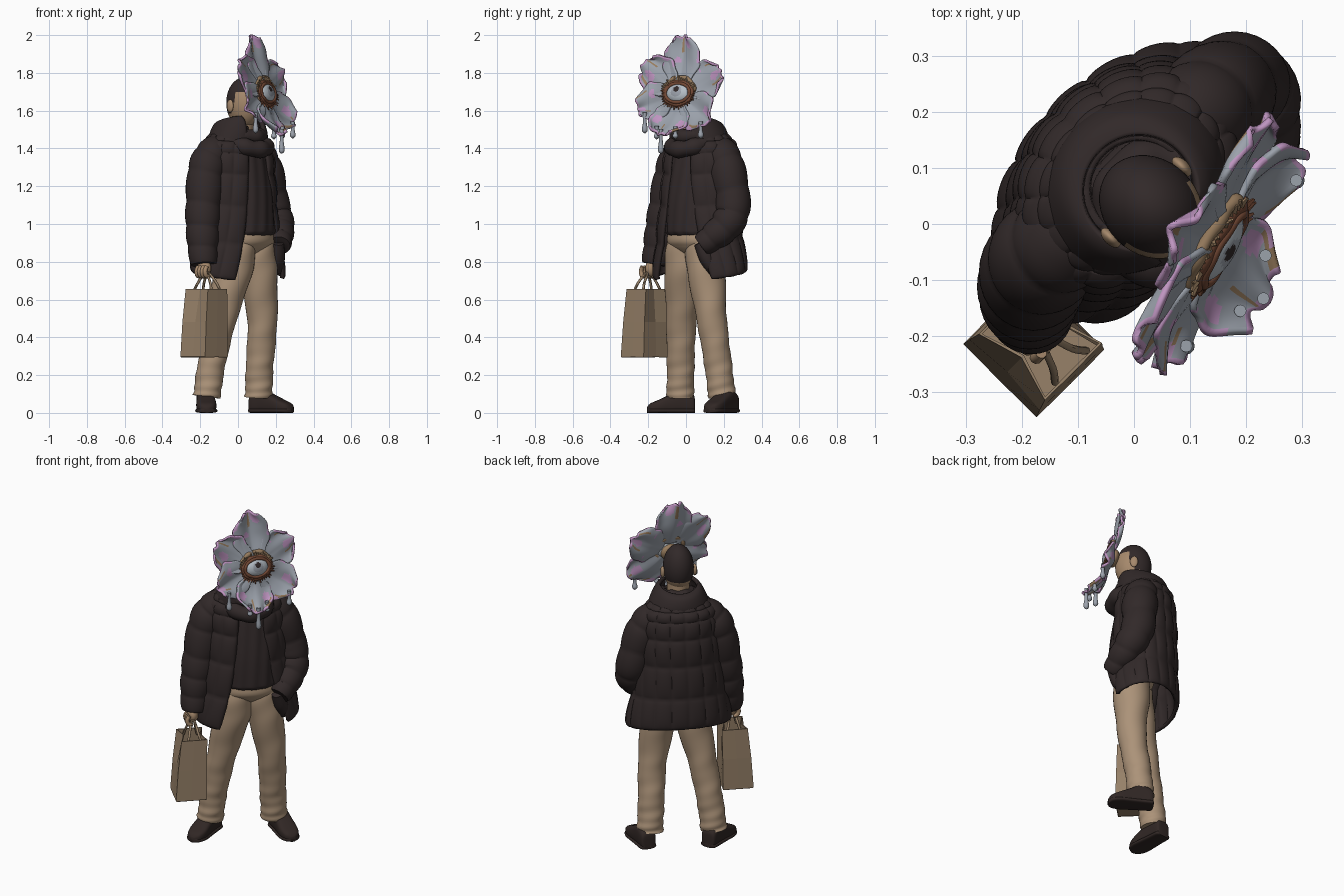
import bpy, bmesh, math, random
from math import sin, cos, pi, radians
from mathutils import Vector, Matrix

if "Cube" in bpy.data.objects:
    bpy.data.objects.remove(bpy.data.objects["Cube"])

random.seed(4)
V = Vector

def material(name, r, g, b):
    m = bpy.data.materials.new(name)
    m.diffuse_color = (r, g, b, 1)
    m.use_nodes = True
    m.node_tree.nodes["Principled BSDF"].inputs["Base Color"].default_value = m.diffuse_color
    return m

COAT = material("coat_black", .031, .022, .022)
SHOE = material("shoe_brown", .03, .02, .018)
TROUSER = material("trouser_tan", .41, .29, .19)
BAG = material("paper_brown", .31, .22, .14)
SKIN = material("skin", .38, .25, .15)
PETAL = material("petal_grey", .33, .36, .41)
PINK = material("petal_pink", .52, .30, .53)
RUST = material("rust", .17, .065, .035)
GOLD = material("dull_gold", .31, .2, .11)
WHITE = material("eye_white", .46, .51, .56)

def spline(keys, n):
    """Catmull-Rom through tuples of any length."""
    out, k = [], [keys[0]] + list(keys) + [keys[-1]]
    for i in range(n):
        t = i / (n - 1) * (len(keys) - 1)
        j = min(int(t), len(keys) - 2)
        t -= j
        out.append([.5 * (2 * b + (c - a) * t + (2 * a - 5 * b + 4 * c - d) * t * t + (3 * b - a - 3 * c + d) * t ** 3)
                    for a, b, c, d in zip(*k[j:j + 4])])
    return out

def loft(name, rings, mats, closed=True, caps=True, thick=0, rule=None):
    """Skin a list of point rings; rule(i, j) picks the material slot."""
    bm = bmesh.new()
    rows = [[bm.verts.new(p) for p in r] for r in rings]
    n = len(rows[0])
    for i in range(len(rows) - 1):
        for j in range(n if closed else n - 1):
            k = (j + 1) % n
            f = bm.faces.new((rows[i][j], rows[i][k], rows[i + 1][k], rows[i + 1][j]))
            if rule:
                f.material_index = rule(i, j)
    if caps and closed:
        bm.faces.new(rows[0])
        bm.faces.new(rows[-1])
    bmesh.ops.recalc_face_normals(bm, faces=bm.faces)
    return finish(name, bm, mats, thick)

def finish(name, bm, mats, thick=0):
    me = bpy.data.meshes.new(name)
    bm.to_mesh(me)
    bm.free()
    for m in mats if isinstance(mats, (list, tuple)) else [mats]:
        me.materials.append(m)
    o = bpy.data.objects.new(name, me)
    bpy.context.collection.objects.link(o)
    if thick:
        s = o.modifiers.new("thickness", 'SOLIDIFY')
        s.thickness, s.offset = thick, 0
    return o

def tube(name, keys, mat, n=40, sides=28, mod=lambda t, a: 1):
    """Tube through (x, y, z, radius) keys."""
    pts, rings = spline(keys, n), []
    for i, p in enumerate(pts):
        T = (V(pts[min(i + 1, n - 1)][:3]) - V(pts[max(i - 1, 0)][:3])).normalized()
        a = T.cross(V((0, 1, 0))).normalized()
        b = a.cross(T)
        rings.append([V(p[:3]) + (a * cos(g) + b * sin(g)) * p[3] * mod(i / (n - 1), g)
                      for g in (2 * pi * j / sides for j in range(sides))])
    return loft(name, rings, mat)

def body(name, keys, mat, n=40, sides=64, mod=lambda t, a: 1):
    """Stack of ellipses from (z, cx, cy, rx, ry) keys."""
    return loft(name, [[V((cx + rx * sin(a) * mod(i / (n - 1), a), cy - ry * cos(a) * mod(i / (n - 1), a), z))
                        for a in (2 * pi * j / sides for j in range(sides))]
                       for i, (z, cx, cy, rx, ry) in enumerate(spline(keys, n))], mat)

def ball(name, c, s, mats, rule=None, rot=Matrix()):
    bm = bmesh.new()
    bmesh.ops.create_uvsphere(bm, u_segments=40, v_segments=28, radius=1)
    if rule:
        for f in bm.faces:
            f.material_index = rule(f.calc_center_median())
    bm.transform(Matrix.Translation(c) @ rot @ Matrix.Diagonal((*s, 1)))
    return finish(name, bm, mats)

def torus(name, c, X, Y, rx, ry, minor, mat, wob=0):
    Z, rings = X.cross(Y), []
    for i in range(65):
        a = 2 * pi * i / 64
        d = X * cos(a) + Y * sin(a)
        m = minor * (1 + wob * sin(a * 7))
        rings.append([c + X * rx * cos(a) + Y * ry * sin(a) + (d * cos(b) + Z * sin(b)) * m
                      for b in (2 * pi * k / 16 for k in range(16))])
    return loft(name, rings, mat, caps=False)

# ---- Figure, built facing -y and turned 45 degrees afterwards ----
# trousers
fold = lambda t, a: 1 + .022 * sin(t * 34 + 2 * a) + .035 * t ** 3 * sin(t * 75 + a)
body("trouser_seat", [(1.0, .065, .0, .15, .11), (.92, .065, -.003, .165, .12), (.88, .065, .0, .155, .105),
                      (.84, .065, .005, .11, .07)], TROUSER)
tube("right_trouser_leg", [(.0, .0, .95, .09), (-.02, .005, .79, .103), (-.08, .045, .5, .081),
                           (-.12, .08, .25, .073), (-.138, .095, .085, .073)], TROUSER, 70, 32, fold)
tube("left_trouser_leg", [(.13, 0, .95, .09), (.146, .0, .79, .103), (.187, .005, .5, .08),
                          (.202, .04, .25, .073), (.212, .058, .085, .073)], TROUSER, 70, 32, fold)

# shoes
def shoe(name, heel, toe):
    h, d = V((*heel, 0)), V((*toe, 0)) - V((*heel, 0))
    side = V((-d.y, d.x, 0)).normalized()
    keys = [(0, .025, .06), (.04, .043, .1), (.28, .047, .125), (.5, .05, .1), (.75, .053, .07), (.93, .04, .05), (1, .014, .03)]
    for part, wide, high in (("upper", 1, None), ("sole", 1.1, .024)):
        rings = []
        for s, w, z in spline(keys, 26):
            z = high or z
            rings.append([h + d * s + side * w * wide * math.copysign(abs(cos(a)) ** .6, cos(a))
                          + V((0, 0, z * (.5 + .5 * math.copysign(abs(sin(a)) ** .6, sin(a)))))
                          for a in (2 * pi * k / 24 for k in range(24))])
        loft(name + "_" + part, rings, SHOE)

shoe("right_shoe", (-.092, .158), (-.262, -.03))
shoe("left_shoe", (.228, .125), (.288, -.118))

# sweater with hanging folds
body("sweater", [(.93, .065, .0, .14, .105), (.95, .065, .0, .165, .13), (.99, .065, .0, .165, .135), (1.15, .06, .0, .16, .125),
                 (1.35, .055, .03, .15, .12), (1.45, .05, .04, .1, .09)], COAT, 50, 96,
     lambda t, a: 1 + .02 * sin(a * 14 + 2 * sin(t * 5)) * min(1, t * 4))

# open quilted coat shell
def quilt(t, u, rows, cols):
    return abs(sin(pi * t * rows)) ** .5 * (.1 + .9 * abs(sin(pi * u * cols)) ** .35)

def open_shell(name, keys, n, m, rows, cols, puff, thick, dip):
    """Keys: z, cx, cy, rx, ry, left edge angle, right edge angle."""
    rings = []
    for i, (z, cx, cy, rx, ry, a0, a1) in enumerate(spline(keys, n)):
        t, ring = i / (n - 1), []
        for j in range(m):
            u = j / (m - 1)
            a = a0 + (2 * pi - a0 - a1) * u
            q = puff * quilt(t, u, rows, cols)
            ring.append(V((cx + (rx + q) * sin(a), cy - (ry + q) * cos(a), z - dip * t * cos(a))))
        rings.append(ring)
    return loft(name, rings, COAT, closed=False, thick=thick)

open_shell("coat_body", [(1.51, .05, .04, .085, .085, .3, .3), (1.46, .05, .055, .15, .115, .35, .3),
                         (1.40, .05, .06, .195, .145, .38, .32), (1.25, .05, .06, .21, .16, .42, .36),
                         (1.0, .047, .055, .235, .17, .6, .45), (.735, .052, .053, .28, .18, .85, .65)],
           100, 150, 7, 14, .015, .02, .035)
open_shell("coat_collar", [(1.42, .05, .05, .165, .13, .4, .4), (1.48, .05, .045, .14, .13, .45, .45),
                           (1.53, .048, .04, .115, .118, .55, .55), (1.55, .048, .035, .1, .1, .7, .7)], 24, 60, 1, 1, .01, .022, -.02)
puff = lambda t, a: .95 + .1 * abs(sin(pi * t * 7 + .25 * sin(a))) ** .6
tube("right_sleeve", [(.0, .06, 1.42, .05), (-.1, .07, 1.385, .083), (-.162, .072, 1.29, .096), (-.205, .055, 1.08, .092),
                      (-.23, .035, .92, .083), (-.245, .012, .785, .068)], COAT, 90, 32, puff)
tube("left_sleeve", [(.1, .06, 1.42, .05), (.19, .062, 1.385, .083), (.252, .055, 1.29, .095), (.305, .048, 1.1, .09),
                     (.303, .005, 1.0, .085), (.255, -.055, .93, .072), (.21, -.095, .885, .06)], COAT, 90, 32, puff)
tube("left_pocket_flap", [(.2, -.1, .9, .03), (.225, -.07, .82, .04), (.25, -.04, .75, .03)], COAT, 14, 16)

# scarf, neck, head
for i, (z, y, r, m, tilt) in enumerate([(1.43, -.015, .1, .045, .35), (1.48, .0, .078, .038, .22)]):
    torus(f"scarf_loop_{i}", V((.055, y, z)), V((1, 0, 0)), V((0, cos(tilt), sin(tilt))), r, r, m, COAT, .07)
body("neck", [(1.42, .048, .02, .06, .06), (1.6, .045, .01, .062, .064)], SKIN, 8, 32)
ball("head", V((.043, .0, 1.642)), (.085, .1, .133), [SKIN, COAT],
     lambda p: int(p.z > .42 or (p.y > .1 and p.z > -.45) or (p.y > -.2 and p.z > .05)))
for s in (-1, 1):
    ball("ear", V((.043 + s * .09, .012, 1.625)), (.012, .022, .034), SKIN)

# hand with curled fingers
ball("right_hand", V((-.253, .0, .765)), (.03, .042, .046), SKIN)
for i in range(4):
    y = -.045 + i * .021
    tube("finger", [(-.28, y, .775, .011), (-.292, y, .75, .012), (-.282, y, .725, .012), (-.26, y, .722, .009)], SKIN, 10, 10)

# paper bag with gusseted sides, slightly wider at the outer foot
rings = []
for z, x0, x1, y0, y1, g in [(.296, -.362, -.2, -.117, .06, 0), (.3, -.365, -.198, -.119, .062, .0),
                             (.48, -.352, -.197, -.114, .06, .008), (.655, -.333, -.193, -.108, .055, .025)]:
    ym, xm = (y0 + y1) / 2, (x0 + x1) / 2
    rings.append([V(p) for p in ((x0, y0, z), (xm, y0, z), (x1, y0, z), (x1 - g, ym, z),
                                 (x1, y1, z), (xm, y1, z), (x0, y1, z), (x0 + g, ym, z))])
bag = loft("paper_bag", rings, BAG, caps=False, thick=.006)
loft("paper_bag_base", [[p + V((0, 0, k)) for p in rings[0]] for k in (0, .006)], BAG)
for y in (-.1, .045):
    tube("bag_handle", [(-.3, y, .62, .007), (-.285, y * .7 - .01, .68, .007), (-.268, -.02 + y * .2, .735, .007),
                        (-.25, -.02 + y * .2, .735, .007), (-.235, y * .7 - .01, .68, .007), (-.22, y, .62, .007)], BAG, 24, 8)

# turn the figure
for o in bpy.data.objects:
    o.data.transform(Matrix.Rotation(pi / 4, 4, 'Z'))

# ---- Flower face, built directly in world axes ----
C = V((.142, -.035, 1.69))
H = V((.49, .87, 0)).normalized()
tl = radians(12)
N = V((H.y * cos(tl), -H.x * cos(tl), sin(tl)))
U = N.cross(H)
ROT = Matrix((H, U, N)).transposed().to_4x4()

def petal_point(th, R, s, v):
    d, p = H * cos(th) + U * sin(th), -H * sin(th) + U * cos(th)
    w = .112 * sin(pi * (.12 + .74 * s ** 1.2)) ** .75 * (1 + .05 * sin(15 * s + th * 5))
    r = .05 + (R - .05) * s * (1 - .14 * v * v + .025 * s * sin(9 * v + th * 2))
    lift = .012 * s * sin(5 * v + th * 3) + .012 * abs(v) - .012 * sin(pi * s) + .085 * s * s * max(0, -sin(th)) ** 2
    return C + d * r + p * w * v + N * (lift + .006 * sin(th * 11))

def petal_rule(th):
    def rule(i, j):
        s, v = i / 24, abs((j + .5) / 24 * 2 - 1)
        if s > .93 or (v > .9 and s > .3 and sin(s * 13 + th * 4) > -.5):
            return 1
        if s > .45 and sin(th * 5 + s * 7) * sin(j * .4 + th * 7) > .55:
            return 1
        return 2 if s > .65 and sin(th * 9 + j * .5) > .95 else 0
    return rule

for deg, R in [(93, .318), (27, .27), (-38, .265), (-102, .245), (198, .255), (145, .285)]:
    th = radians(deg)
    loft("petal", [[petal_point(th, R, i / 24, j / 12 - 1) for j in range(25)] for i in range(25)],
         [PETAL, PINK, GOLD], closed=False, thick=.012, rule=petal_rule(th))

# drips hanging from the lower petals
for deg, R, s, v, ln in [(-102, .245, .95, .1, .1), (-102, .245, .93, -.5, .04), (198, .255, .85, .75, .08),
                         (-38, .265, .93, -.5, .06), (-102, .245, .85, .8, .035)]:
    x, y, z = petal_point(radians(deg), R, s, v)
    tube("petal_drip", [(x, y, z + .02, .011), (x, y, z - ln * .4, .01), (x, y, z - ln * .8, .015),
                        (x, y, z - ln, .013), (x, y, z - ln - .01, .002)], PETAL, 16, 12)

# eye: calyx, rings, ragged fringe and eyeball
ball("flower_core", C - N * .02, (.055, .05, .03), GOLD, rot=ROT)
torus("brow_ring", C + U * .016 + N * .004, H, U, .086, .07, .013, GOLD, .2)
torus("outer_lid", C + N * .012, H, U, .082, .061, .012, RUST, .15)
torus("inner_lid", C + N * .022, H, U, .073, .051, .009, RUST, .1)
for i in range(44):
    a = 2 * pi * i / 44
    d = H * cos(a) + U * sin(a)
    b = C + H * .082 * cos(a) + U * .064 * sin(a) + N * .012
    e = b + d * random.uniform(.015, .03) + N * random.uniform(.0, .012)
    t = H * -sin(a) + U * cos(a)
    loft("lid_fringe", [[c + t * .009 * k, c + N * .009 * k, c - t * .009 * k, c - N * .009 * k]
                        for c, k in ((b, 1), (e, .3))], GOLD if sin(a) > .15 else RUST)
ball("eyeball", C + N * .008, (.072, .053, .034), [WHITE, PETAL, COAT],
     lambda p: 0 if p.z < 0 else 2 if math.hypot(p.x, p.y * .77 - .25) < .22 else 1 if math.hypot(p.x, p.y * .77 - .1) < .42 else 0, ROT)

# smooth shading with kept creases
for o in bpy.data.objects:
    o.select_set(True)
    bpy.context.view_layer.objects.active = o
bpy.ops.object.shade_smooth_by_angle(angle=radians(45))
bag.data.shade_flat()
